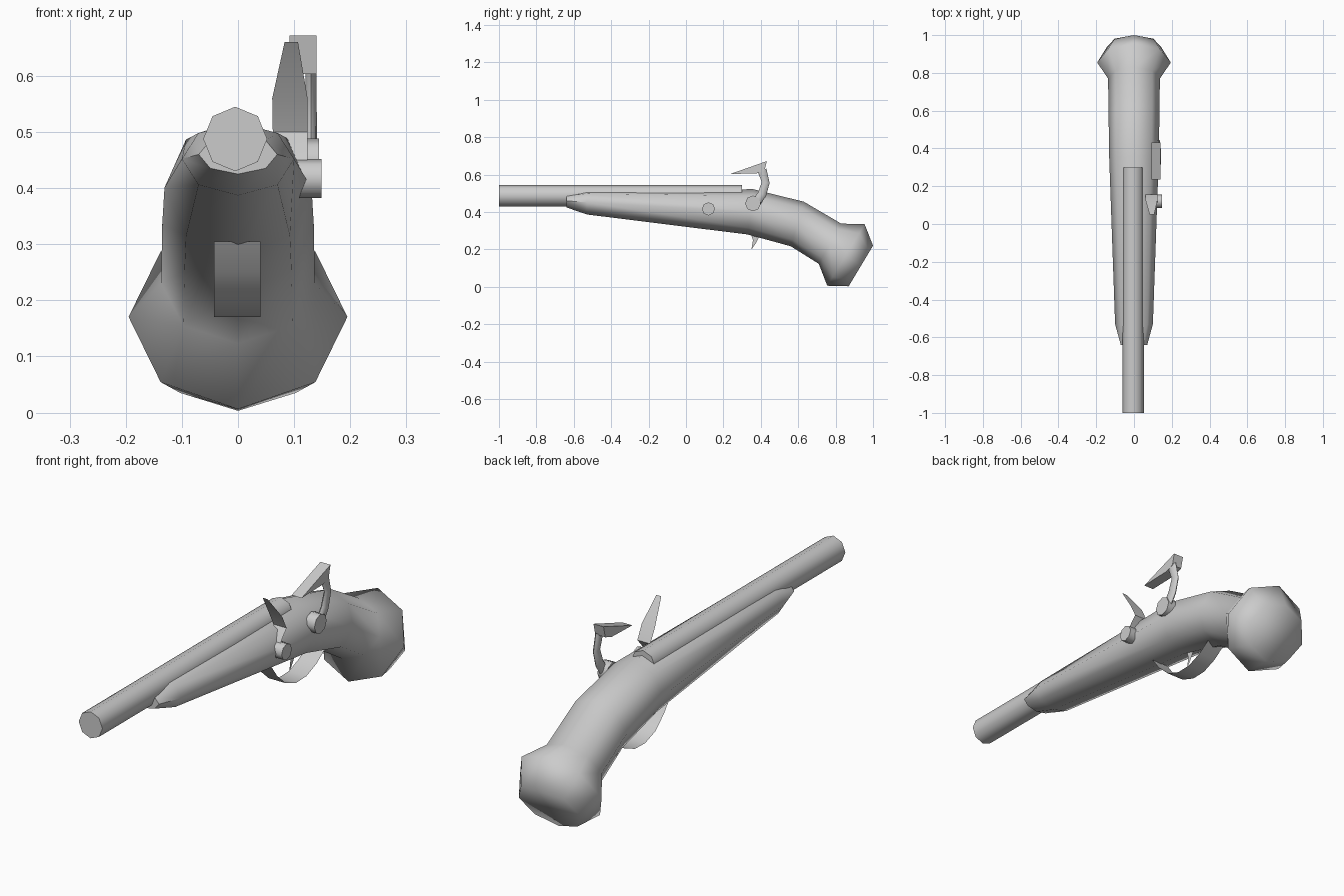
import bpy, bmesh, math
from mathutils import Vector

if "Cube" in bpy.data.objects:
    bpy.data.objects.remove(bpy.data.objects["Cube"])


def finish(name, bm, angle=None):
    bmesh.ops.recalc_face_normals(bm, faces=bm.faces)
    me = bpy.data.meshes.new(name)
    bm.to_mesh(me)
    bm.free()
    ob = bpy.data.objects.new(name, me)
    bpy.context.collection.objects.link(ob)
    if angle:
        bpy.ops.object.select_all(action='DESELECT')
        ob.select_set(True)
        bpy.context.view_layer.objects.active = ob
        bpy.ops.object.shade_smooth_by_angle(angle=math.radians(angle))
    return ob


def loft(name, rings, x=0, sides=8, angle=50):
    """Each ring: bottom (y, z), top (y, z), half width in x."""
    bm = bmesh.new()
    loops = []
    for by, bz, ty, tz, hw in rings:
        mid = Vector((x, (by + ty) / 2, (bz + tz) / 2))
        up = Vector((0, (ty - by) / 2, (tz - bz) / 2))
        side = Vector((hw, 0, 0))
        loops.append([bm.verts.new(mid + up * math.cos(t) + side * math.sin(t))
                      for t in (2 * math.pi * i / sides for i in range(sides))])
    for a, b in zip(loops, loops[1:]):
        for i in range(sides):
            j = (i + 1) % sides
            bm.faces.new((a[i], a[j], b[j], b[i]))
    bm.faces.new(loops[0])
    bm.faces.new(loops[-1])
    return finish(name, bm, angle)


def strip(name, rows, angle=60):
    """Thin sheet; each row: y, z, x left, x right."""
    bm = bmesh.new()
    vs = [(bm.verts.new((a, y, z)), bm.verts.new((b, y, z))) for y, z, a, b in rows]
    for (a, b), (c, d) in zip(vs, vs[1:]):
        bm.faces.new((a, b, d, c))
    return finish(name, bm, angle)


def plate(name, outline, x0, x1=None):
    """Flat (y, z) outline, extruded in x when x1 is given."""
    bm = bmesh.new()
    f = bm.faces.new([bm.verts.new((x0, y, z)) for y, z in outline])
    if x1 is not None:
        new = bmesh.ops.extrude_face_region(bm, geom=[f])['geom']
        vs = [v for v in new if isinstance(v, bmesh.types.BMVert)]
        bmesh.ops.translate(bm, vec=(x1 - x0, 0, 0), verts=vs)
        bmesh.ops.recalc_face_normals(bm, faces=bm.faces)
    return finish(name, bm)


def bolt(name, y, z, r, x0, x1):
    bm = bmesh.new()
    bmesh.ops.create_cone(bm, cap_ends=True, segments=8, radius1=r, radius2=r, depth=x1 - x0)
    for v in bm.verts:
        v.co = Vector(((x0 + x1) / 2 + v.co.z, y + v.co.x, z + v.co.y))
    return finish(name, bm, 50)


# Stock with grip and flared pommel
loft("stock", [
    (-.64, .425, -.64, .495, .07),
    (-.53, .387, -.53, .517, .10),
    (.33, .28, .36, .522, .131),
    (.56, .217, .63, .455, .135),
    (.71, .123, .83, .338, .137),
    (.755, .006, .955, .335, .195),
    (.87, .003, 1.0, .22, .145),
], angle=65)

# Barrel
loft("barrel", [(-1, .43, -1, .545, .057), (.3, .43, .3, .545, .057)], x=-.005)

# Trigger guard strap and trigger
strip("trigger_guard", [(y, z, -.043, .04) for y, z in (
    (.17, .305), (.21, .25), (.27, .195), (.34, .17), (.41, .172), (.48, .2), (.55, .25))])
plate("trigger", [(.34, .30), (.358, .25), (.35, .2), (.375, .235), (.40, .285)], 0)

# Pan bolt and frizzen
bolt("pan_bolt", .12, .417, .035, .095, .149)
strip("frizzen", [
    (.10, .42, .095, .125), (.12, .46, .085, .124), (.155, .5, .062, .124),
    (.125, .56, .061, .124), (.05, .66, .083, .107)])

# Hammer: pivot, curved arm, jaw
bolt("hammer_pivot", .358, .446, .042, .10, .144)
loft("hammer_arm", [
    (.35, .455, .39, .43, .012),
    (.385, .505, .428, .485, .011),
    (.405, .56, .447, .555, .010),
    (.385, .612, .43, .632, .010)], x=.13)
plate("hammer_jaw", [(.235, .603), (.38, .607), (.42, .622), (.432, .672)], .092, .14)
